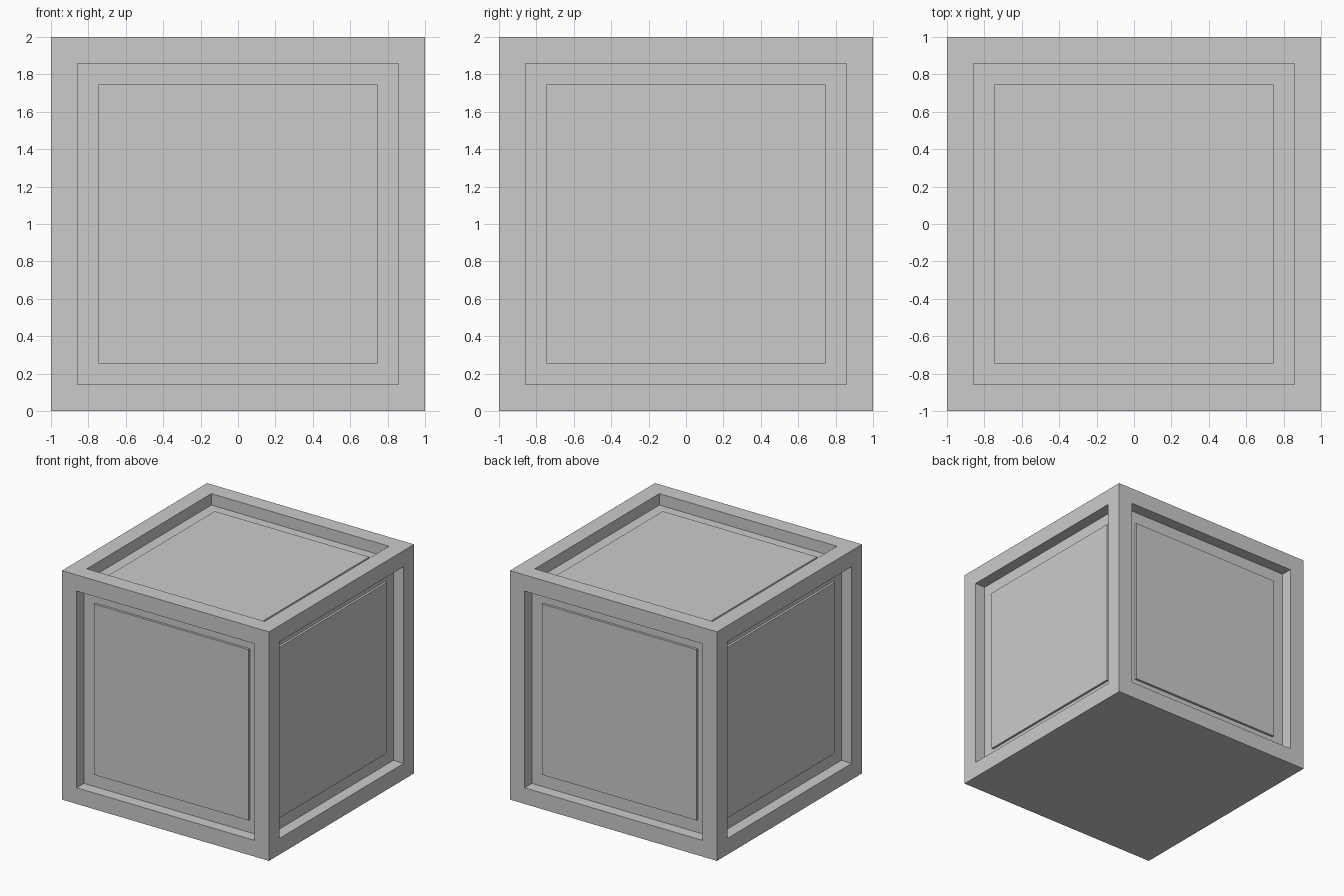
import bpy, bmesh
from mathutils import Matrix

if "Cube" in bpy.data.objects:
    bpy.data.objects.remove(bpy.data.objects["Cube"])


def push(bm, face, distance):
    """Extrude one face straight along its normal."""
    new = bmesh.ops.extrude_discrete_faces(bm, faces=[face])["faces"][0]
    bmesh.ops.translate(bm, verts=new.verts, vec=face_normal(new) * distance)
    return new


def face_normal(face):
    face.normal_update()
    return face.normal.copy()


def inset(bm, face, width):
    bmesh.ops.inset_individual(bm, faces=[face], thickness=width, depth=0)


# Crate body
bm = bmesh.new()
bmesh.ops.create_cube(bm, size=2, matrix=Matrix.Translation((0, 0, 1)))
bm.normal_update()

# Recessed, framed panel on every side except the plain bottom
for side in [f for f in bm.faces if f.normal.z > -0.5]:
    inset(bm, side, 0.2)
    floor = push(bm, side, -0.1)
    inset(bm, floor, 0.16)
    push(bm, floor, 0.02)

bmesh.ops.recalc_face_normals(bm, faces=bm.faces)
mesh = bpy.data.meshes.new("panelled_crate")
bm.to_mesh(mesh)
bm.free()
bpy.context.collection.objects.link(bpy.data.objects.new("panelled_crate", mesh))
